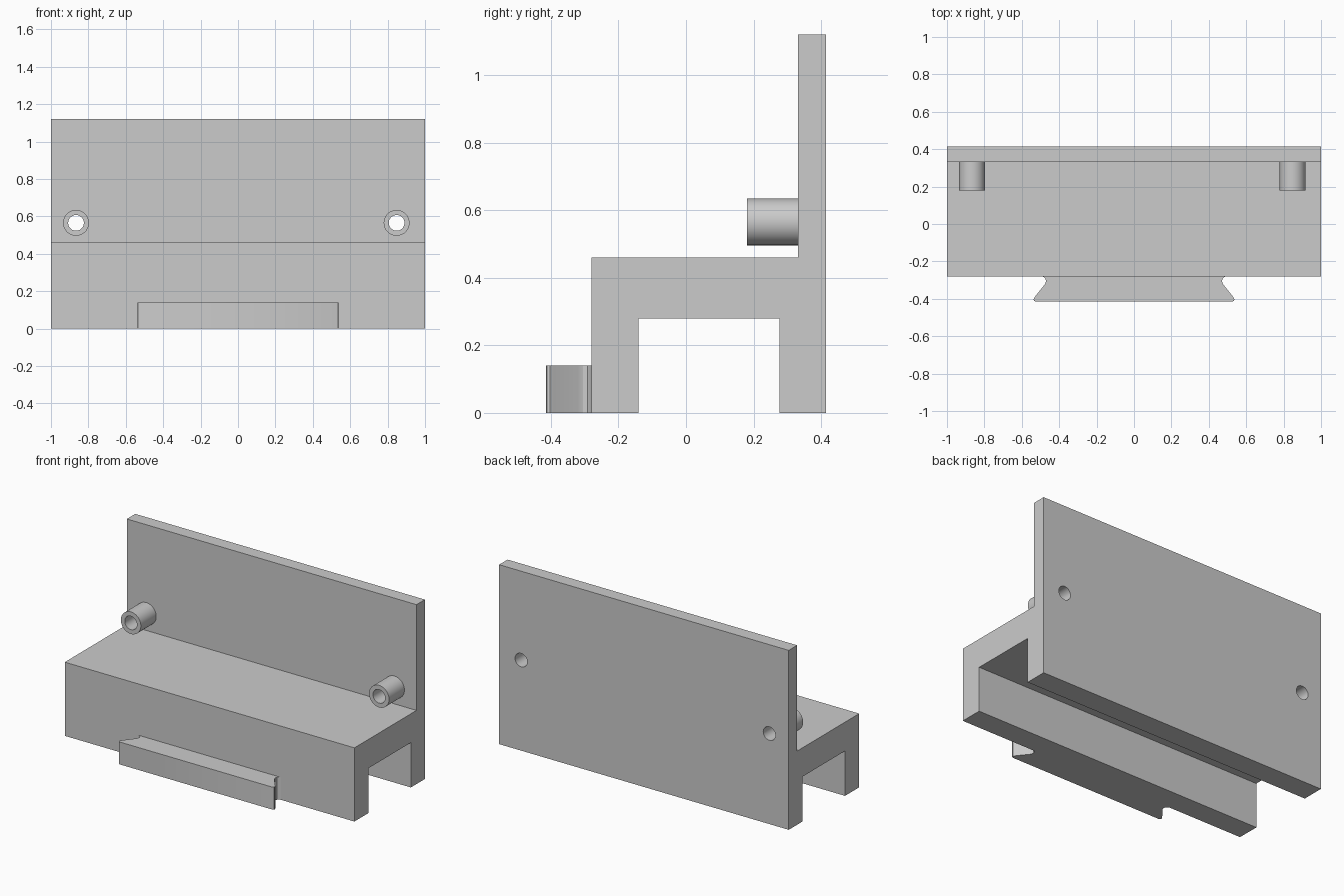
import bpy
import bmesh
from math import radians
from mathutils import Matrix, Vector

cube = bpy.data.objects.get("Cube")
if cube:
    bpy.data.objects.remove(cube, do_unlink=True)

grey = bpy.data.materials.new("plain grey")
grey.use_nodes = True
grey.diffuse_color = (0.6, 0.6, 0.6, 1)
grey.node_tree.nodes["Principled BSDF"].inputs["Base Color"].default_value = (0.6, 0.6, 0.6, 1)


def finish(name, bm):
    bmesh.ops.recalc_face_normals(bm, faces=bm.faces)
    mesh = bpy.data.meshes.new(name)
    bm.to_mesh(mesh)
    bm.free()
    mesh.materials.append(grey)
    obj = bpy.data.objects.new(name, mesh)
    bpy.context.collection.objects.link(obj)
    return obj


def prism(name, points, direction):
    """Extrude a closed outline along a direction."""
    bm = bmesh.new()
    face = bm.faces.new([bm.verts.new(p) for p in points])
    result = bmesh.ops.extrude_face_region(bm, geom=[face], use_keep_orig=True)
    verts = [v for v in result["geom"] if isinstance(v, bmesh.types.BMVert)]
    bmesh.ops.translate(bm, verts=verts, vec=Vector(direction))
    return finish(name, bm)


def rod(name, x, z, radius, y0, y1):
    """Cylinder lying along y."""
    bm = bmesh.new()
    place = Matrix.Translation((x, (y0 + y1) / 2, z)) @ Matrix.Rotation(radians(90), 4, "X")
    bmesh.ops.create_cone(bm, cap_ends=True, segments=48, radius1=radius,
                          radius2=radius, depth=y1 - y0, matrix=place)
    return finish(name, bm)


def activate(obj):
    bpy.ops.object.select_all(action="DESELECT")
    obj.select_set(True)
    bpy.context.view_layer.objects.active = obj


def cut(obj, cutter):
    mod = obj.modifiers.new("bore", "BOOLEAN")
    mod.operation = "DIFFERENCE"
    mod.solver = "EXACT"
    mod.object = cutter
    activate(obj)
    bpy.ops.object.modifier_apply(modifier=mod.name)


# Channel-shaped base with upright back plate, as one side profile
side = [(-0.28, 0), (-0.14, 0), (-0.14, 0.28), (0.277, 0.28), (0.277, 0),
        (0.415, 0), (0.415, 1.12), (0.332, 1.12), (0.332, 0.46), (-0.28, 0.46)]
bracket = prism("bracket_body", [(-1, y, z) for y, z in side], (2, 0, 0))

# Dovetail rail on the front, half outline mirrored
half = [(0.505, -0.278), (0.487, -0.281), (0.474, -0.291), (0.47, -0.305), (0.475, -0.32),
        (0.532, -0.392), (0.537, -0.402), (0.535, -0.411), (0.526, -0.415)]
outline = [(x, y, 0) for x, y in half] + [(-x, y, 0) for x, y in reversed(half)]
rail = prism("dovetail_rail", outline, (0, 0, 0.14))

# Tubular bosses, bored through the back plate
for label, x in (("right", -0.866), ("left", 0.848)):
    boss = rod(label + "_boss", x, 0.565, 0.069, 0.18, 0.332)
    bore = rod(label + "_bore_cutter", x, 0.565, 0.042, 0.1, 0.5)
    bore.hide_render = True
    cut(boss, bore)
    cut(bracket, bore)
    bpy.data.objects.remove(bore, do_unlink=True)
    activate(boss)
    bpy.ops.object.shade_smooth_by_angle(angle=radians(30))

for obj in (bracket, rail):
    activate(obj)
    bpy.ops.object.shade_smooth_by_angle(angle=radians(30))
